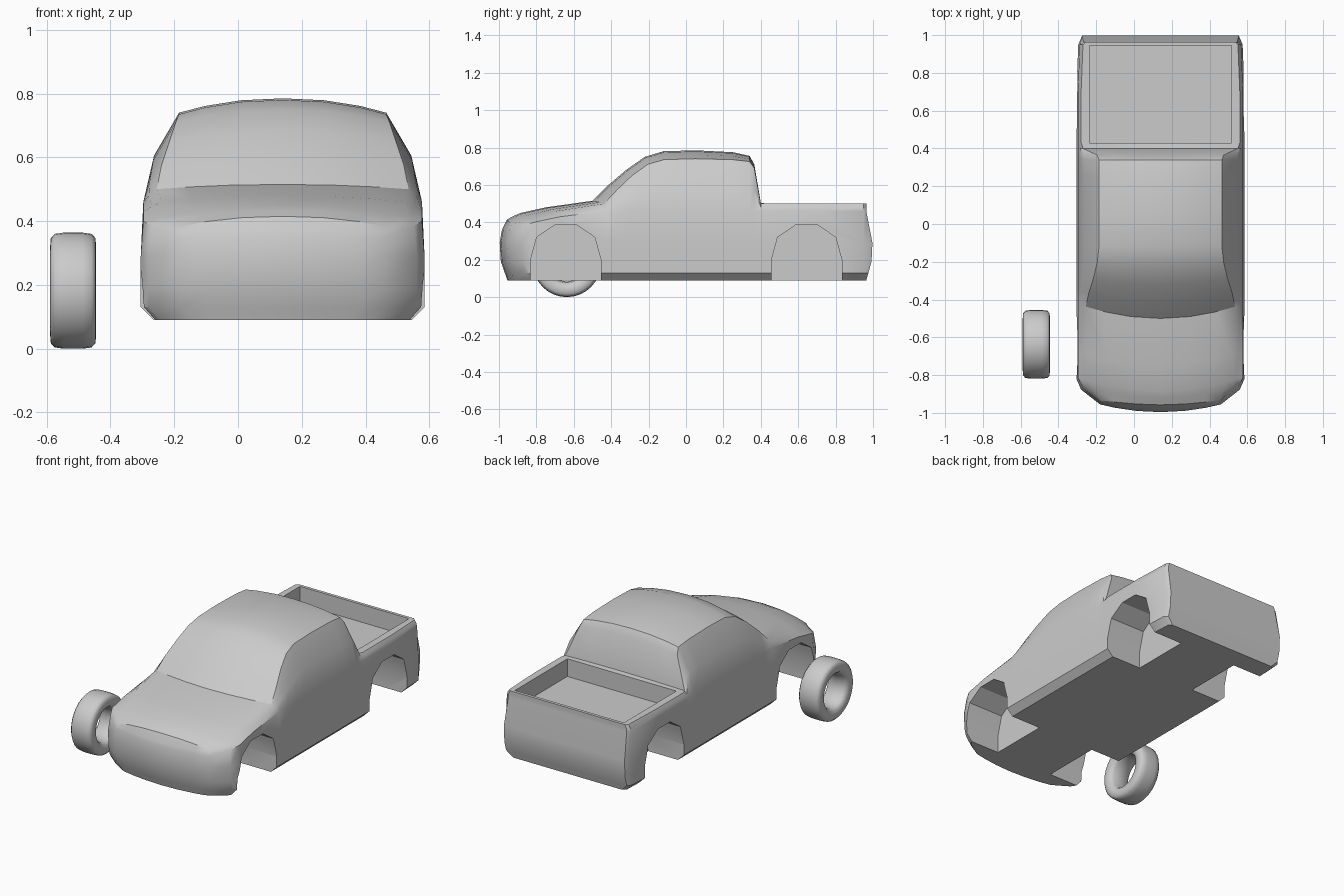
import bpy, bmesh, math
from mathutils import Matrix, Vector

if "Cube" in bpy.data.objects:
    bpy.data.objects.remove(bpy.data.objects["Cube"])

CENTRE_X = 0.14

paint = bpy.data.materials.new("plain_grey")
paint.use_nodes = True
paint.diffuse_color = (0.6, 0.6, 0.6, 1)
paint.node_tree.nodes["Principled BSDF"].inputs["Base Color"].default_value = (0.6, 0.6, 0.6, 1)


def make_object(name, bm):
    bmesh.ops.remove_doubles(bm, verts=bm.verts, dist=0.0005)
    bmesh.ops.recalc_face_normals(bm, faces=bm.faces)
    mesh = bpy.data.meshes.new(name)
    bm.to_mesh(mesh)
    bm.free()
    mesh.materials.append(paint)
    obj = bpy.data.objects.new(name, mesh)
    bpy.context.collection.objects.link(obj)
    return obj


def smooth(obj, angle):
    bpy.ops.object.select_all(action='DESELECT')
    obj.select_set(True)
    bpy.context.view_layer.objects.active = obj
    bpy.ops.object.shade_smooth_by_angle(angle=math.radians(angle))


def cut(obj, cutter):
    bpy.context.view_layer.objects.active = obj
    mod = obj.modifiers.new("cut", 'BOOLEAN')
    mod.operation = 'DIFFERENCE'
    mod.solver = 'EXACT'
    mod.object = cutter
    bpy.ops.object.modifier_apply(modifier=mod.name)
    bpy.data.objects.remove(cutter)


def lerp_table(table, v):
    for (a, p), (b, q) in zip(table, table[1:]):
        if v <= b:
            return p + (q - p) * max(0, (v - a) / (b - a))
    return table[-1][1]


# Stations: y, half width, belt height, edge half width, edge height, centre height
STATIONS = [
    (-1.0, .32, .35, .315, .385, .415),
    (-.95, .42, .385, .335, .405, .435),
    (-.90, .445, .40, .35, .42, .45),
    (-.75, .445, .43, .38, .46, .48),
    (-.50, .445, .46, .395, .50, .515),
    (-.42, .445, .46, .38, .575, .595),
    (-.32, .445, .46, .355, .65, .68),
    (-.22, .445, .46, .335, .71, .75),
    (-.12, .445, .46, .325, .735, .78),
    (.05, .445, .46, .325, .74, .785),
    (.25, .445, .46, .325, .735, .775),
    (.34, .445, .46, .325, .725, .755),
    (.365, .445, .46, .335, .69, .71),
    (.40, .445, .46, .41, .50, .505),
    (.43, .445, .46, .42, .50, .50),
    (.70, .445, .46, .42, .50, .50),
    (.95, .435, .46, .41, .50, .50),
    (1.0, .415, .46, .395, .50, .50),
]
RAKE = [(.09, .045), (.19, .01), (.25, 0), (.33, .008), (.37, .02), (.42, .045), (.5, .045)]
COLUMNS = (-1, -.75, -.4, 0, .4, .75, 1)


def bend(x, y, z):
    # Bow the nose and windscreen in plan, and rake both ends
    bow = .4 * x * x * min(1, max(0, (-.1 - y) / .35)) if y < 0 else 0
    nose = max(0, (-.85 - y) / .15)
    tail = max(0, (y - .95) / .05)
    return Vector((x, y + bow + lerp_table(RAKE, z) * (nose - .8 * tail), z))


def side_points(s):
    y, w, belt, e, ze, zc = s
    gap = ze - belt
    b = w - .008
    return [(w - .04, .09), (w, .13), (w, .19), (w, .29), (b, belt),
            ((b + e) / 2 + .08 * gap, (belt + ze) / 2 + .02 * gap), (e, ze)]


def section(s):
    # Closed ring: floor, left side, roof, right side
    side = side_points(s)
    e, ze, zc = s[3:]
    wb = side[0][0]
    floor = [(t * wb, .09) for t in COLUMNS[1:-1]]
    top = [(-t * e, ze + (zc - ze) * (1 - abs(t) ** 2.2)) for t in COLUMNS[1:-1]]
    return floor + side + top + [(-x, z) for x, z in reversed(side)]


# Body shell
bm = bmesh.new()
rings = [[bm.verts.new(bend(x, s[0], z)) for x, z in section(s)] for s in STATIONS]
for r, q in zip(rings, rings[1:]):
    n = len(r)
    for i in range(n):
        bm.faces.new((r[i], r[(i + 1) % n], q[(i + 1) % n], q[i]))
for s in (STATIONS[0], STATIONS[-1]):
    rows = []
    side = side_points(s)
    for x, z in side:
        crown = s[5] - s[4] if (x, z) == side[-1] else 0
        rows.append([bm.verts.new(bend(t * x, s[0], z + crown * (1 - abs(t) ** 2.2)))
                     for t in COLUMNS])
    for r, q in zip(rows, rows[1:]):
        for i in range(len(r) - 1):
            bm.faces.new((r[i], r[i + 1], q[i + 1], q[i]))
body = make_object("truck_body", bm)

# Cargo bed recess
bm = bmesh.new()
bmesh.ops.create_cube(bm, size=1, matrix=Matrix.Translation((0, .6875, .69)) @ Matrix.Diagonal((.75, .515, .6, 1)))
cut(body, make_object("bed_cutter", bm))

# Wheel arches
ARCH = [(.188, 0), (.188, .20), (.155, .32), (.06, .385)]
for y in (-.643, .645):
    for side in (-1, 1):
        bm = bmesh.new()
        outline = [(a, z) for a, z in ARCH] + [(-a, z) for a, z in reversed(ARCH)]
        face = bm.faces.new([bm.verts.new((side * .2, y + a, z)) for a, z in outline])
        new = bmesh.ops.extrude_face_region(bm, geom=[face])["geom"]
        bmesh.ops.translate(bm, vec=(side * .4, 0, 0),
                            verts=[v for v in new if isinstance(v, bmesh.types.BMVert)])
        cut(body, make_object("arch_cutter", bm))
body.location.x = CENTRE_X
smooth(body, 34)

# Loose wheel: a hollow tyre turned around the x axis
PROFILE = [(-.05, .105), (-.066, .115), (-.072, .14), (-.07, .165), (-.058, .178), (-.03, .182)]
profile = PROFILE + [(-x, r) for x, r in reversed(PROFILE)] + [(.0, .098)]
bm = bmesh.new()
steps = 32
rings = []
for k in range(steps):
    a = math.tau * k / steps
    rings.append([bm.verts.new((x, r * math.cos(a), r * math.sin(a))) for x, r in profile])
for k in range(steps):
    r, q = rings[k], rings[(k + 1) % steps]
    for i in range(len(r)):
        j = (i + 1) % len(r)
        bm.faces.new((r[i], r[j], q[j], q[i]))
wheel = make_object("wheel", bm)
wheel.location = (-.517, -.637, .182)
smooth(wheel, 50)
